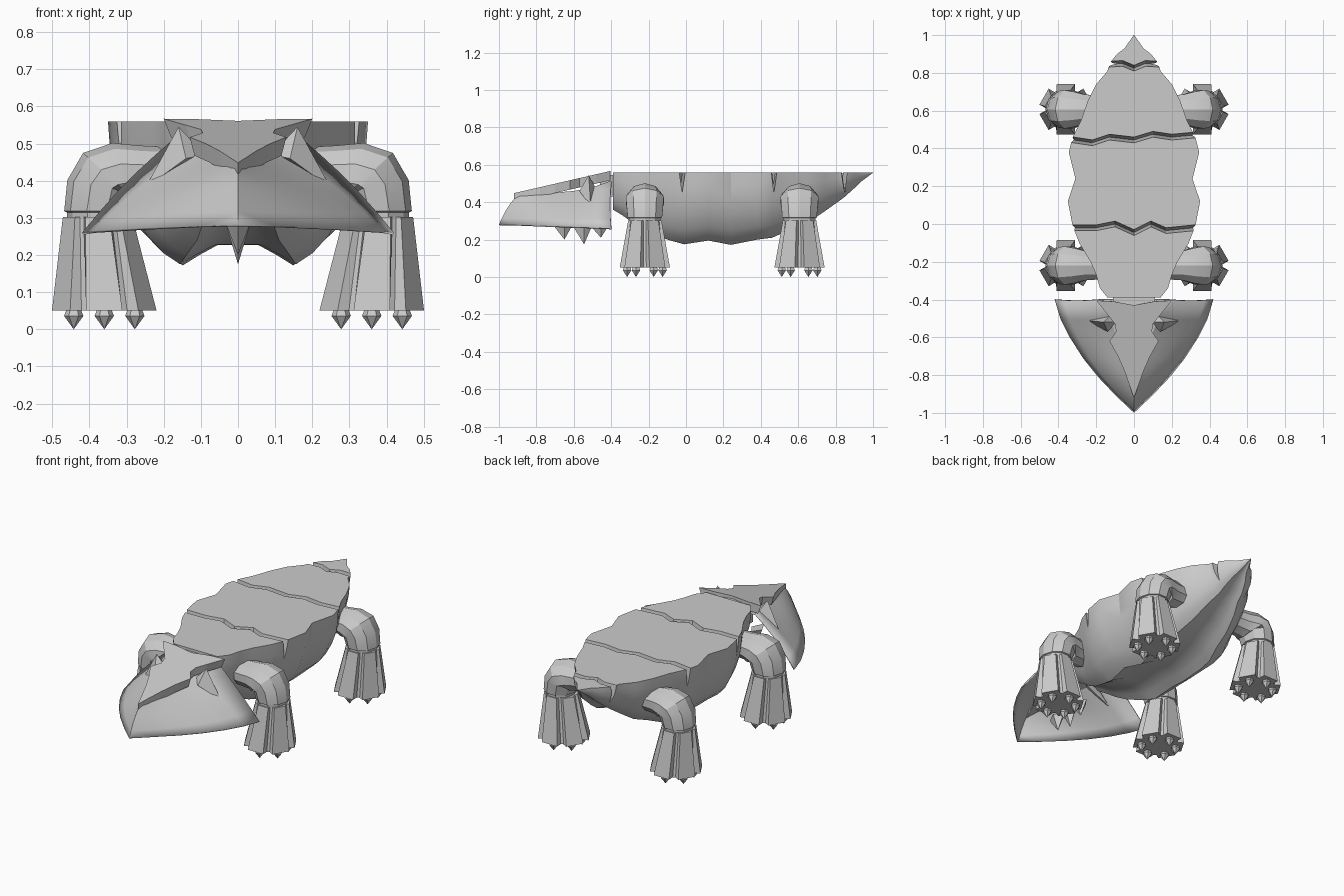
import bpy, bmesh, math
from mathutils import Vector

old = bpy.data.objects.get("Cube")
if old:
    bpy.data.objects.remove(old, do_unlink=True)

stone = bpy.data.materials.new("stone grey")
stone.use_nodes = True
GREY = (0.6, 0.6, 0.6, 1)
stone.diffuse_color = GREY
stone.node_tree.nodes["Principled BSDF"].inputs["Base Color"].default_value = GREY


def finish(name, bm, smooth=0):
    bmesh.ops.recalc_face_normals(bm, faces=bm.faces)
    mesh = bpy.data.meshes.new(name)
    bm.to_mesh(mesh)
    bm.free()
    mesh.materials.append(stone)
    ob = bpy.data.objects.new(name, mesh)
    bpy.context.scene.collection.objects.link(ob)
    if smooth:
        bpy.ops.object.select_all(action='DESELECT')
        ob.select_set(True)
        bpy.context.view_layer.objects.active = ob
        bpy.ops.object.shade_smooth_by_angle(angle=math.radians(smooth))
    return ob


def loft(name, rings, smooth=0):
    """Closed skin through rings of equal length, capped at both ends."""
    bm = bmesh.new()
    rows = [[bm.verts.new(p) for p in ring] for ring in rings]
    n = len(rows[0])
    for a, b in zip(rows, rows[1:]):
        for i in range(n):
            j = (i + 1) % n
            bm.faces.new((a[i], a[j], b[j], b[i]))
    bm.faces.new(rows[0])
    bm.faces.new(rows[-1])
    return finish(name, bm, smooth)


def solid(name, points):
    """Convex solid around a few points."""
    bm = bmesh.new()
    for p in points:
        bm.verts.new(p)
    bmesh.ops.convex_hull(bm, input=bm.verts)
    return finish(name, bm)


# Body: flat back, bowl-shaped belly; stations of (y, half width, belly height)
TOP = 0.56
stations = [(-.39, .14, .36), (-.34, .18, .33), (-.27, .2, .28), (-.2, .23, .24),
            (-.1, .29, .2), (-.01, .325, .175), (.12, .35, .195), (.24, .31, .172),
            (.38, .345, .2), (.46, .325, .21), (.55, .28, .25), (.65, .245, .29),
            (.74, .2, .35), (.81, .14, .4), (.85, .13, .43), (.9, .09, .475),
            (.93, .05, .505), (1, .002, .558)]
# Half section as (share of width, share of depth), with a keel either side
section = [(1, 0), (.985, .2), (.95, .4), (.87, .6), (.75, .8), (.62, .92),
           (.48, 1), (.34, .93), (.18, .86)]


def body_ring(y, w, zb):
    half = [(w * u, y, TOP - (TOP - zb) * d) for u, d in section]
    return half + [(-x, py, z) for x, py, z in reversed(half)]


body = loft("body", [body_ring(*s) for s in stations], 30)

# Zigzag cracks between the back plates
cracks = [[(-.42, -.02), (-.2, -.02), (-.1, .0), (0, -.045), (.09, .0), (.17, -.035), (.42, -.01)],
          [(-.42, .46), (-.22, .43), (-.13, .46), (0, .445), (.1, .475), (.2, .46), (.42, .48)],
          [(-.25, .84), (-.06, .85), (0, .825), (.06, .85), (.25, .84)]]
for i, path in enumerate(cracks):
    cut = loft("crack_cutter_%d" % i, [[(x, y - .018, .58), (x, y + .018, .58), (x, y, TOP - .11)]
                                       for x, y in path])
    cut.hide_render = True
    cut.hide_viewport = True
    mod = body.modifiers.new("crack", 'BOOLEAN')
    mod.operation = 'DIFFERENCE'
    mod.solver = 'EXACT'
    mod.object = cut

# Neck block
loft("neck", [[(-.11, y, .43), (.11, y, .43), (.11, y, .545), (-.11, y, .545)] for y in (-.46, -.35)])

# Head shell: an open hood from the lower rim to the roof edge
rim = [(.42, -.4, .26), (.39, -.5, .265), (.34, -.6, .268), (.27, -.71, .272),
       (.19, -.81, .275), (.1, -.905, .278), (0, -1, .28)]
edge = [(.17, -.4, .515), (.13, -.5, .48), (.09, -.6, .46), (.06, -.7, .452),
        (.035, -.78, .447), (.015, -.85, .443), (0, -.9, .44)]
bm = bmesh.new()
cols = []
for r, e in zip(rim, edge):
    r, e = Vector(r), Vector(e)
    col = []
    for k in range(6):
        t = k / 5
        bulge = math.sin(math.pi * t) * .007
        p = r.lerp(e, t) + Vector((bulge if r.x else 0, -bulge, bulge))
        col.append(bm.verts.new(p))
    col.append(bm.verts.new((0, e.y, e.z)))
    cols.append(col)
for a, b in zip(cols, cols[1:]):
    for k in range(6):
        bm.faces.new((a[k], a[k + 1], b[k + 1], b[k]))
bmesh.ops.mirror(bm, geom=bm.verts[:] + bm.edges[:] + bm.faces[:], axis='X', merge_dist=.0005)
bmesh.ops.remove_doubles(bm, verts=bm.verts, dist=.0005)
shell = finish("head_shell", bm, 30)
shell.modifiers.new("thickness", 'SOLIDIFY').thickness = .008

# Crown plate sloping down to the snout
half = [(.11, -.41), (.2, -.405), (.14, -.48), (.1, -.53), (.095, -.57),
        (.13, -.62), (.085, -.7), (.05, -.78)]
outline = [(0, -.43)] + half + [(0, -.92)] + [(-x, y) for x, y in reversed(half)]
slope = [(x, y, .568 + (y + .4) * .23) for x, y in outline]
loft("crown_plate", [slope, [(x * .9, y, z - .05) for x, y, z in slope]])

# Cheek spikes beside the eyes
for side, s in (("left", 1), ("right", -1)):
    solid(side + "_cheek_spike", [(s * .09, -.52, .47), (s * .14, -.57, .46), (s * .12, -.48, .47),
                                  (s * .25, -.51, .38), (s * .16, -.52, .545)])

# Row of teeth along the middle of the jaw
for i, (y, z) in enumerate([(-.65, .2), (-.545, .175), (-.455, .21)]):
    solid("tooth_%d" % i, [(0, y, z), (-.035, y, .29), (.035, y, .29),
                           (0, y - .07, .29), (0, y + .05, .29)])

# Legs
LOBES = 6


def foot_ring(s, x, y, z, outer, inner):
    ring = []
    for k in range(LOBES):
        mid = 2 * math.pi * k / LOBES - math.pi / 2
        for off, r in ((-20, outer), (20, outer), (26, inner), (34, inner)):
            a = mid + math.radians(off)
            ring.append((s * (x + r * math.cos(a)), y + r * math.sin(a), z))
    return ring


def limb_ring(s, x, z, y, r, tilt, n=10):
    t = math.radians(tilt)
    ring = []
    for k in range(n):
        a = 2 * math.pi * k / n
        u = r * math.cos(a)
        ring.append((s * (x + u * math.cos(t)), y + r * 1.1 * math.sin(a), z + u * math.sin(t)))
    return ring


for end, y in (("front", -.22), ("rear", .607)):
    for side, s in (("left", 1), ("right", -1)):
        name = "%s_%s_" % (end, side)
        loft(name + "foot", [foot_ring(s, .36, y, .05, .143, .11),
                             foot_ring(s, .378, y, .302, .095, .085)])
        path = [(.38, .295, .08, 0), (.38, .315, .081, 0), (.38, .318, .088, 0),
                (.367, .385, .094, 10), (.345, .41, .097, 42), (.305, .42, .088, 68),
                (.26, .42, .075, 85), (.18, .42, .07, 90)]
        loft(name + "leg", [limb_ring(s, x, z, y, r, t) for x, z, r, t in path], 30)
        # Claws under each lobe
        for k in range(LOBES):
            a = 2 * math.pi * k / LOBES - math.pi / 2
            cx, cy = s * (.36 + .095 * math.cos(a)), y + .095 * math.sin(a)
            base = [(cx + r * math.cos(b), cy + r * math.sin(b), z)
                    for r, z in ((.02, .052), (.026, .036))
                    for b in (math.pi * i / 3 for i in range(6))]
            solid("%sclaw_%d" % (name, k), base + [(cx, cy, 0)])
